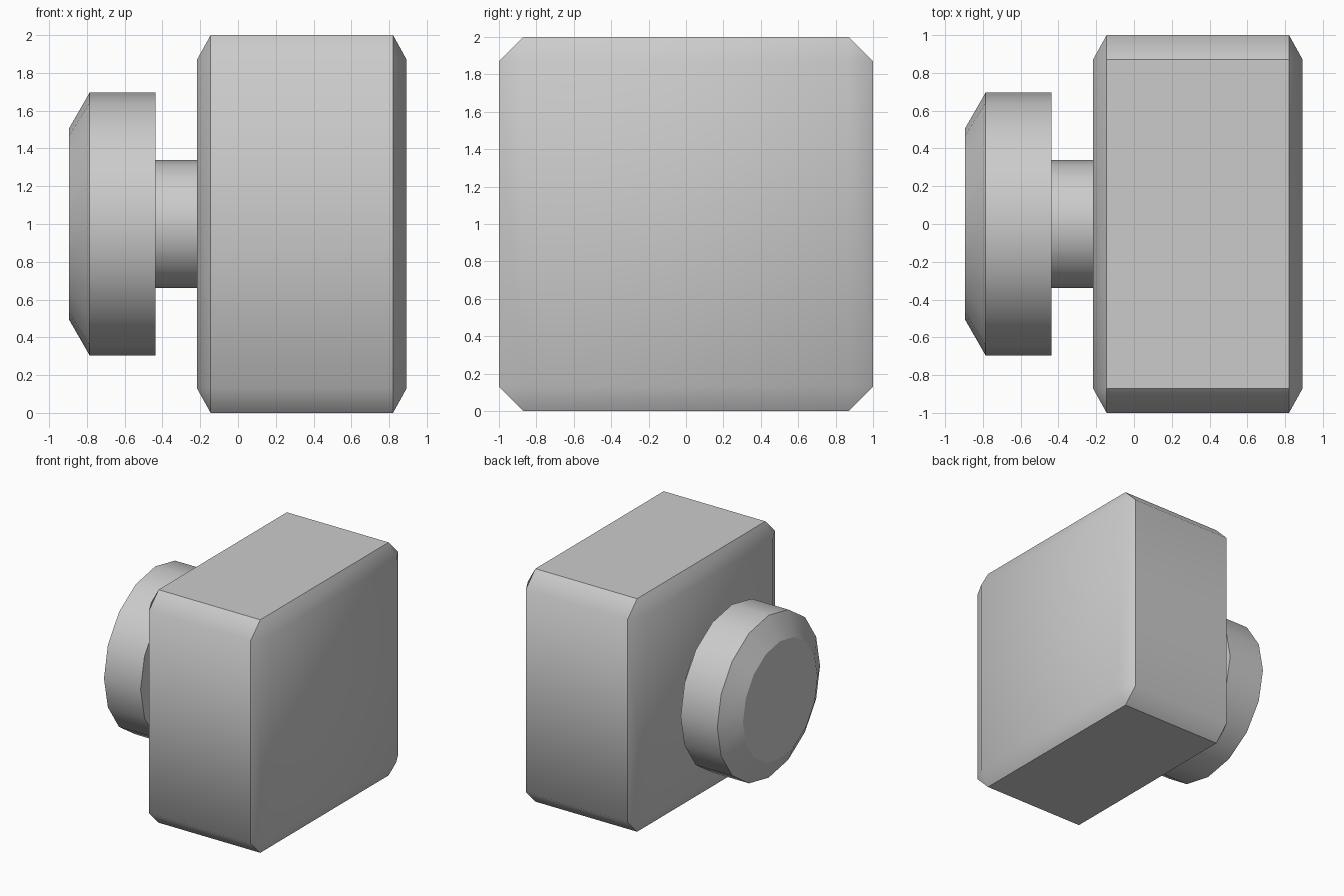
import bpy
import bmesh
import math
from mathutils import Matrix

default = bpy.data.objects.get("Cube")
if default:
    bpy.data.objects.remove(default, do_unlink=True)

grey = bpy.data.materials.new("light grey")
grey.use_nodes = True
colour = (0.6, 0.6, 0.6, 1)
grey.diffuse_color = colour
grey.node_tree.nodes["Principled BSDF"].inputs["Base Color"].default_value = colour


def finish(bm, name, is_sharp):
    """Shade smooth, keeping the edges picked by the rule sharp."""
    bmesh.ops.recalc_face_normals(bm, faces=bm.faces[:])
    for face in bm.faces:
        face.smooth = True
    for edge in bm.edges:
        edge.smooth = not is_sharp(edge)
    mesh = bpy.data.meshes.new(name)
    bm.to_mesh(mesh)
    bm.free()
    mesh.materials.append(grey)
    obj = bpy.data.objects.new(name, mesh)
    bpy.context.collection.objects.link(obj)
    return obj


def steep(edge):
    return edge.calc_face_angle(0) > math.radians(30)


def body_sharp(edge):
    # top and bottom are crisp; front and back blend into their chamfers
    if any(abs(f.normal.z) > 0.99 for f in edge.link_faces):
        return True
    return edge.calc_face_angle(0) > math.radians(50)


def lathe(name, profile, sides=16):
    """Closed solid turned about the x axis from (x, radius) pairs."""
    bm = bmesh.new()
    rings = []
    for x, r in profile:
        angles = [math.tau * i / sides for i in range(sides)]
        rings.append([bm.verts.new((x, r * math.sin(a), 1 + r * math.cos(a)))
                      for a in angles])
    for a, b in zip(rings, rings[1:]):
        for i in range(sides):
            j = (i + 1) % sides
            bm.faces.new((a[i], a[j], b[j], b[i]))
    bm.faces.new(rings[0])
    bm.faces.new(rings[-1])
    return finish(bm, name, steep)


# Main block: chamfered cube squashed along x
bm = bmesh.new()
bmesh.ops.create_cube(bm, size=2)
bmesh.ops.bevel(bm, geom=bm.edges[:], offset=0.13, offset_type='OFFSET',
                segments=1, profile=0.5, affect='EDGES')
bmesh.ops.transform(bm, verts=bm.verts[:],
                    matrix=Matrix.Translation((0.338, 0, 1))
                    @ Matrix.Diagonal((0.555, 1, 1, 1)))
finish(bm, "body_block", body_sharp)

# Knob on a short neck at the right side
lathe("neck", [(-0.46, 0.338), (-0.2, 0.338)])
lathe("knob", [(-0.895, 0.505), (-0.785, 0.697), (-0.437, 0.697)])
